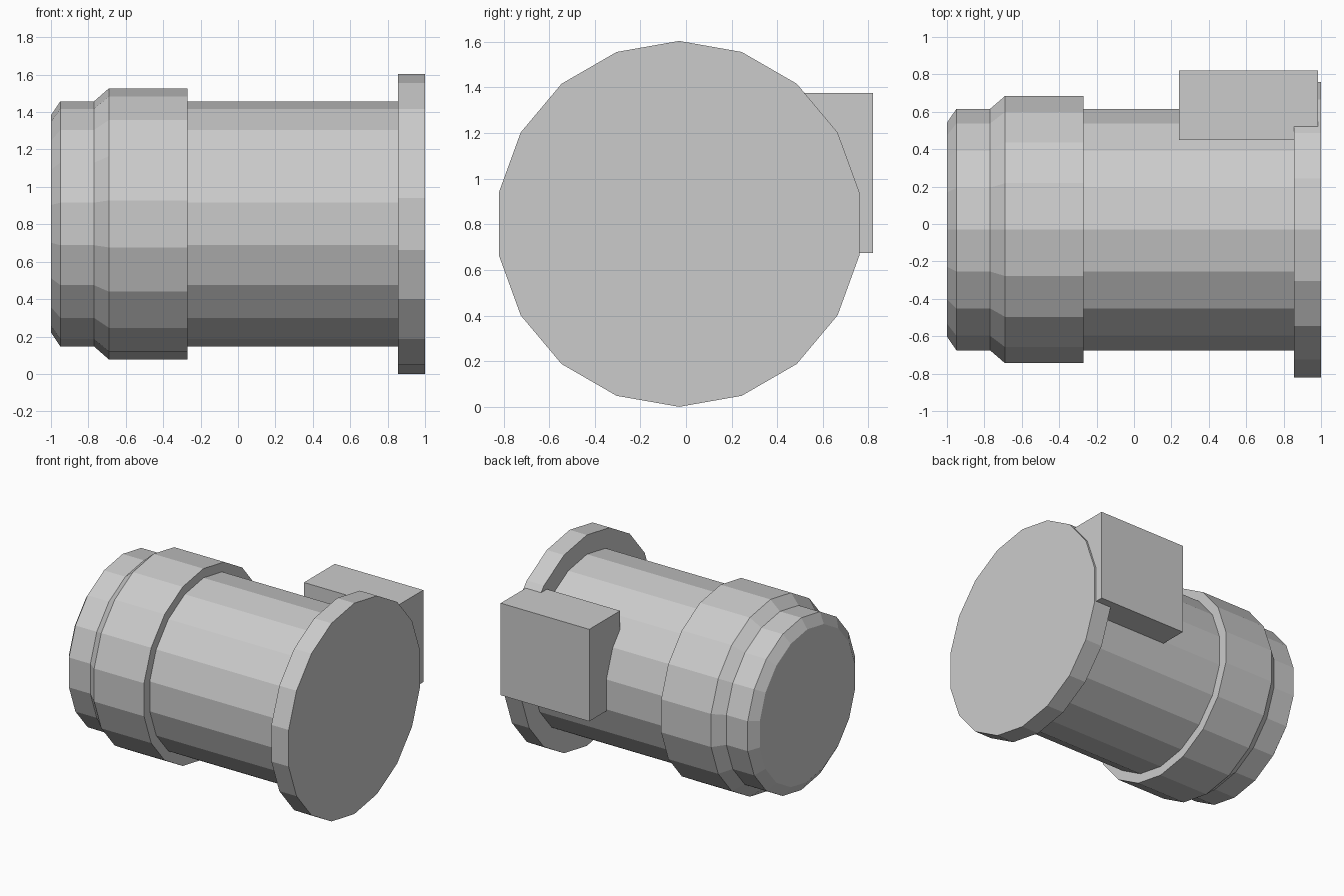
import bpy
import bmesh
from math import sin, cos, tau
from mathutils import Vector

SIDES = 18
AXIS_Y, AXIS_Z = -0.03, 0.802

cube = bpy.data.objects.get("Cube")
if cube:
    bpy.data.objects.remove(cube, do_unlink=True)

grey = bpy.data.materials.new("plain grey")
grey.use_nodes = True
colour = (0.6, 0.6, 0.6, 1.0)
grey.diffuse_color = colour
grey.node_tree.nodes["Principled BSDF"].inputs["Base Color"].default_value = colour


def add_object(name, bm):
    """Turn a bmesh into a flat-shaded grey object."""
    bmesh.ops.recalc_face_normals(bm, faces=bm.faces[:])
    mesh = bpy.data.meshes.new(name)
    bm.to_mesh(mesh)
    bm.free()
    mesh.materials.append(grey)
    obj = bpy.data.objects.new(name, mesh)
    bpy.context.collection.objects.link(obj)
    return obj


def turned(name, profile):
    """Turn a profile of (x, radius) points round the long axis and cap its ends."""
    bm = bmesh.new()
    rings = []
    for x, r in profile:
        angles = [tau * i / SIDES for i in range(SIDES)]
        rings.append([bm.verts.new((x, AXIS_Y + r * sin(a), AXIS_Z + r * cos(a)))
                      for a in angles])
    for a, b in zip(rings, rings[1:]):
        for i in range(SIDES):
            j = (i + 1) % SIDES
            bm.faces.new((a[i], a[j], b[j], b[i]))
    bm.faces.new(rings[0])
    bm.faces.new(rings[-1])
    return add_object(name, bm)


def box(name, low, high):
    """Box between two opposite corners."""
    low, high = Vector(low), Vector(high)
    bm = bmesh.new()
    bmesh.ops.create_cube(bm, size=1)
    bmesh.ops.scale(bm, vec=high - low, verts=bm.verts)
    bmesh.ops.translate(bm, vec=(low + high) / 2, verts=bm.verts)
    return add_object(name, bm)


# Round housing with a chamfered end and a raised collar
turned("housing", [(-1, 0.58), (-0.95, 0.655), (-0.77, 0.655), (-0.69, 0.725),
                   (-0.27, 0.725), (-0.27, 0.655), (0.855, 0.655)])

# Wide mounting flange
turned("mounting_flange", [(0.855, 0.802), (1, 0.802)])

# Terminal box on the back
box("terminal_box", (0.24, 0.45, 0.675), (0.985, 0.82, 1.375))
